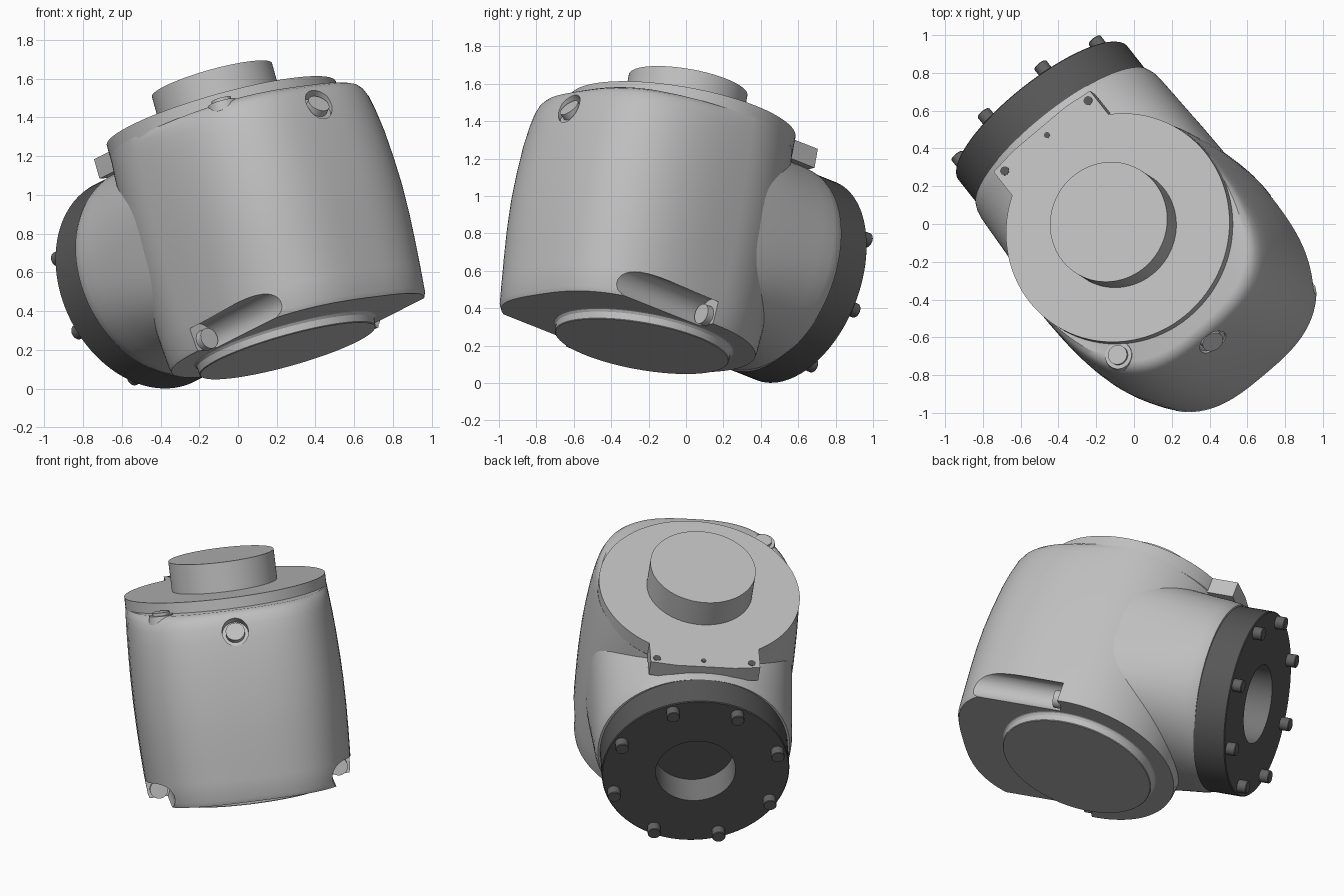
import bpy, bmesh, math
from mathutils import Vector, Matrix

if "Cube" in bpy.data.objects:
    bpy.data.objects.remove(bpy.data.objects["Cube"])


def material(name, v):
    m = bpy.data.materials.new(name)
    m.use_nodes = True
    m.diffuse_color = (v, v, v, 1)
    m.node_tree.nodes["Principled BSDF"].inputs["Base Color"].default_value = (v, v, v, 1)
    return m


LIGHT = material("light grey", 0.52)
DARK = material("dark grey", 0.095)
BOLT = material("bolt grey", 0.12)
BORE = material("bore grey", 0.18)

# Tilted frame of the joint: local z is the main axis, local y points out of the flange
up = Vector((-0.266, 0.168, 0.95)).normalized()
out = Vector((-0.593, 0.75, -0.293))
out = (out - up * out.dot(up)).normalized()
side = out.cross(up)
FRAME = Matrix.Translation((0.257, -0.236, 0.195)) @ Matrix((side, out, up)).transposed().to_4x4()
parts = []


def activate(ob):
    bpy.ops.object.select_all(action='DESELECT')
    ob.select_set(True)
    bpy.context.view_layer.objects.active = ob


def loft(name, rings, mats, part=True):
    """Skin a list of equal rings of points and cap both ends."""
    bm = bmesh.new()
    loops = [[bm.verts.new(p) for p in ring] for ring in rings]
    n = len(loops[0])
    for a, b in zip(loops, loops[1:]):
        for i in range(n):
            j = (i + 1) % n
            bm.faces.new((a[i], a[j], b[j], b[i]))
    bm.faces.new(loops[0][::-1])
    bm.faces.new(loops[-1])
    bmesh.ops.recalc_face_normals(bm, faces=bm.faces)
    me = bpy.data.meshes.new(name)
    bm.to_mesh(me)
    bm.free()
    for m in mats:
        me.materials.append(m)
    ob = bpy.data.objects.new(name, me)
    bpy.context.collection.objects.link(ob)
    ob.matrix_world = FRAME
    if part:
        parts.append(ob)
    return ob


def lathe(name, origin, axis, profile, mats, n=64, part=True):
    """Turn (radius, height) pairs around an axis."""
    rot = Vector(axis).to_track_quat('Z', 'Y')
    rings = [[Vector(origin) + rot @ Vector((r * math.cos(2 * math.pi * i / n),
                                             r * math.sin(2 * math.pi * i / n), h))
              for i in range(n)] for r, h in profile]
    return loft(name, rings, mats, part)


def cut(ob, cutter):
    mod = ob.modifiers.new("cut", 'BOOLEAN')
    mod.operation = 'DIFFERENCE'
    mod.solver = 'EXACT'
    mod.object = cutter
    cutter.hide_render = True
    bpy.context.view_layer.update()
    activate(ob)
    bpy.ops.object.modifier_apply(modifier=mod.name)
    bpy.data.objects.remove(cutter)


def power(v, p):
    return math.copysign(abs(v) ** p, v)


# Housing: rounded square at the front, half circle at the back
def housing_ring(z, flank, front, n=96):
    ring = []
    for i in range(n):
        t = 2 * math.pi * i / n
        c, s = math.cos(t), math.sin(t)
        if s >= 0:
            ring.append((0.628 * c * flank, 0.618 * s * flank, z))
        else:
            x, y = 0.628 * power(c, 0.69), 0.776 * power(s, 0.69)
            k = flank + (front - flank) * min(1, -y / 0.55)
            ring.append((x * k, y * front, z))
    return ring


layers = [(0.055, 0.975, 0.975), (0.08, 0.985, 0.99), (0.2, 1.0, 1.003), (0.35, 1.01, 1.018),
          (0.5, 1.016, 1.03), (0.65, 1.018, 1.035), (0.8, 1.015, 1.03), (0.95, 1.006, 1.018),
          (1.06, 0.998, 1.0), (1.14, 0.99, 0.98), (1.185, 0.985, 0.957),
          (1.21, 0.982, 0.93), (1.225, 0.98, 0.89)]
housing = loft("housing", [housing_ring(*l) for l in layers], [LIGHT])

# Bolt slots along both lower sides, each with its bolt
for sx, label in ((1, "left"), (-1, "right")):
    cut(housing, lathe("slot_cutter", (sx * 0.57, -0.03, 0.11), (0, -1, 0),
                       [(0.088, 0), (0.088, 1.0)], [LIGHT], 32, False))
    lathe(f"{label}_slot_bolt", (sx * 0.55, -0.02, 0.105), (0, -1, 0),
          [(0.055, 0), (0.055, 0.05)], [LIGHT], 32)

# Front pocket with its bolt
tilt = (0, -0.85, 0.53)
cut(housing, lathe("pocket_cutter", (0, -0.735, 1.083), tilt,
                   [(0.08, 0), (0.08, 0.4)], [LIGHT], 32, False))
lathe("front_bolt", (0, -0.725, 1.078), tilt, [(0.058, 0), (0.058, 0.05)], [LIGHT], 32)

# Shoulder bolt in a shallow seat
lathe("shoulder_bolt", (-0.425, -0.525, 1.18), (0, 0, 1),
      [(0.08, 0), (0.073, 0.05), (0.052, 0.05), (0.052, 0.068)], [LIGHT], 32)

# Lower cover and upper bearing plate with its shaft
lathe("lower_cover", (0, 0, 0), (0, 0, 1),
      [(0.468, 0), (0.472, 0.004), (0.474, 0.04), (0.482, 0.052), (0.5, 0.06)], [LIGHT], 96)
lathe("upper_plate", (0, 0, 1.18), (0, 0, 1),
      [(0.6, 0), (0.614, 0.02), (0.614, 0.111)], [LIGHT], 96)
lathe("shaft", (0, 0, 1.25), (0, 0, 1), [(0.322, 0), (0.322, 0.223)], [LIGHT], 96)

# Mounting tab toward the flange, with screw holes
outline = [(-0.335, 0.2), (0.335, 0.2), (0.335, 0.68), (0.18, 0.7), (-0.18, 0.7), (-0.335, 0.68)]
loft("mounting_tab", [[(x, y, z) for x, y in outline] for z in (1.185, 1.291)], [LIGHT])
for i, (x, r) in enumerate(((-0.285, 0.024), (0.01, 0.016), (0.295, 0.024))):
    lathe(f"tab_hole_{i + 1}", (x, 0.645, 1.286), (0, 0, 1), [(r, 0), (r, 0.008)], [DARK], 24)


# Neck flowing from a squarish section at the housing, rounded off around the flange
FLANGE_Z = 0.667


def neck_ring(y, rx, rz, power_n, n=96):
    ring = []
    for i in range(n):
        t = 2 * math.pi * i / n
        ring.append((rx * power(math.cos(t), 2 / power_n), y,
                     FLANGE_Z + 0.005 + rz * power(math.sin(t), 2 / power_n)))
    return ring


loft("neck", [neck_ring(*v) for v in (
    (0.05, 0.616, 0.55, 3.2), (0.2, 0.616, 0.55, 3.0), (0.35, 0.613, 0.552, 2.7),
    (0.48, 0.608, 0.556, 2.45), (0.6, 0.604, 0.562, 2.25), (0.69, 0.6, 0.566, 2.14),
    (0.73, 0.594, 0.566, 2.08), (0.758, 0.583, 0.565, 2.03))], [LIGHT])

# Dark flange with a blind bore in a paler grey
flange = lathe("flange", (0, 0, FLANGE_Z), (0, 1, 0),
               [(0.57, 0.752), (0.57, 0.95), (0.565, 0.955), (0.243, 0.955), (0.243, 0.765)],
               [DARK, BORE], 96)
for p in flange.data.polygons:
    c = p.center
    if 0.77 < c.y < 0.95 and math.hypot(c.x, c.z - FLANGE_Z) < 0.3:
        p.material_index = 1

# Ring of flange bolts
for i in range(8):
    a = math.radians(22.5 + 45 * i)
    lathe(f"flange_bolt_{i + 1}", (0.516 * math.cos(a), 0.94, FLANGE_Z + 0.516 * math.sin(a)),
          (0, 1, 0), [(0.04, 0), (0.04, 0.07), (0.037, 0.074)], [BOLT], 24)

# Smooth shading with sharp edges
for ob in parts:
    activate(ob)
    bpy.ops.object.shade_smooth_by_angle(angle=math.radians(30))
